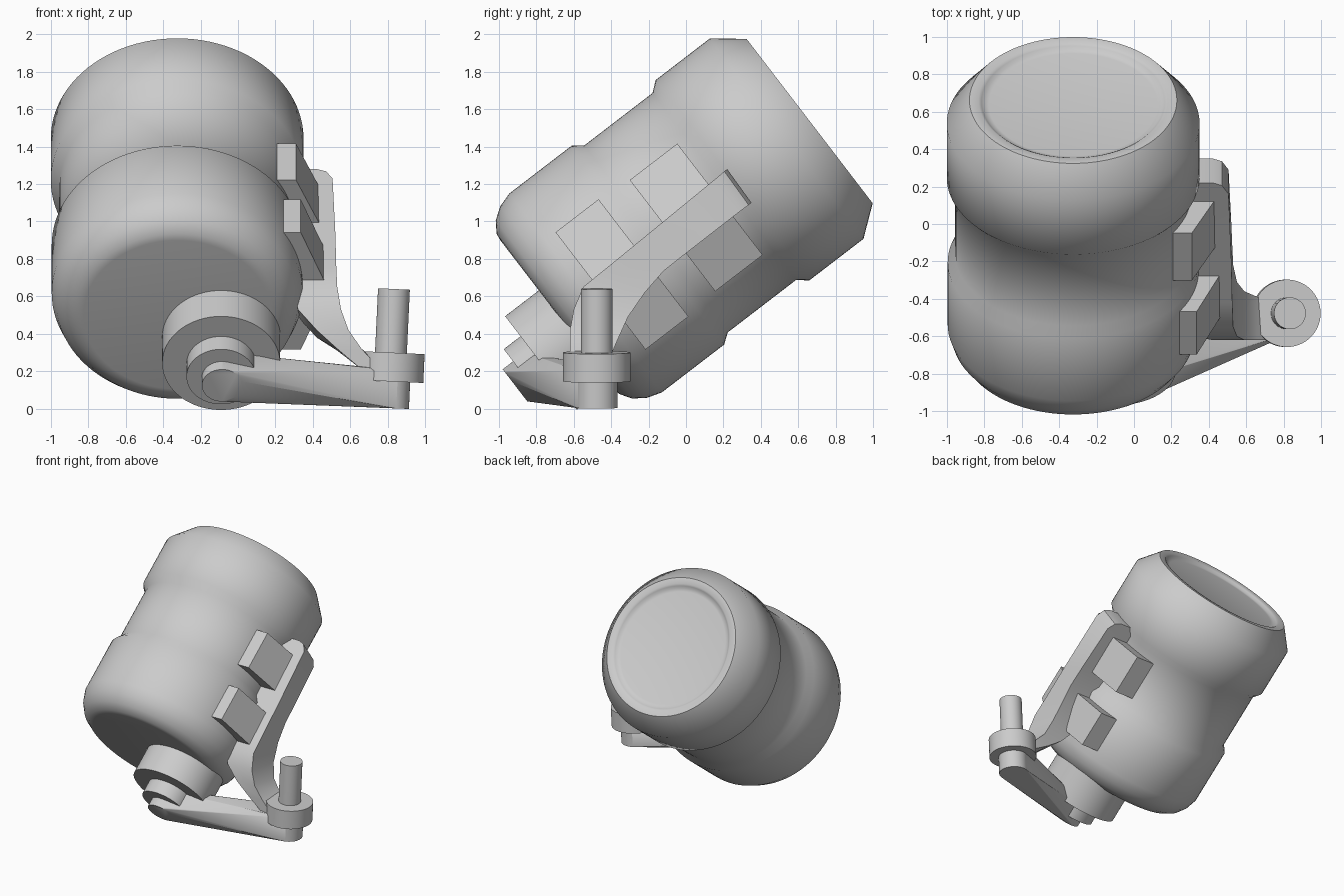
import bpy, bmesh
from math import radians, cos, sin, tau
from mathutils import Matrix, Vector

if "Cube" in bpy.data.objects:
    bpy.data.objects.remove(bpy.data.objects["Cube"])

grey = bpy.data.materials.new("light_grey")
grey.use_nodes = True
GREY = (0.6, 0.6, 0.6, 1)
grey.diffuse_color = GREY
grey.node_tree.nodes["Principled BSDF"].inputs["Base Color"].default_value = GREY

TILT = radians(37.5)
CX, CT = -0.325, 0.817      # centre line of the barrel


def along(x, t, s):
    """Point at sideways x, height t across the barrel, distance s along it."""
    return Vector((x, cos(TILT) * s - sin(TILT) * t, sin(TILT) * s + cos(TILT) * t))


def axis(x, t):
    return Matrix.Translation(along(x, t, 0)) @ Matrix.Rotation(TILT - radians(90), 4, 'X')


def finish(name, bm, angle=40):
    bmesh.ops.recalc_face_normals(bm, faces=bm.faces)
    mesh = bpy.data.meshes.new(name)
    bm.to_mesh(mesh)
    bm.free()
    mesh.materials.append(grey)
    mesh.polygons.foreach_set("use_smooth", [True] * len(mesh.polygons))
    mesh.set_sharp_from_angle(angle=radians(angle))
    obj = bpy.data.objects.new(name, mesh)
    bpy.context.collection.objects.link(obj)
    return obj


def loft(name, rings, angle=40):
    """Skin a row of closed rings and cap both ends."""
    bm = bmesh.new()
    rows = [[bm.verts.new(p) for p in ring] for ring in rings]
    n = len(rows[0])
    for a, b in zip(rows, rows[1:]):
        for i in range(n):
            j = (i + 1) % n
            bm.faces.new((a[i], a[j], b[j], b[i]))
    bm.faces.new(rows[0])
    bm.faces.new(rows[-1])
    return finish(name, bm, angle)


def circle(matrix, r, z, n=96):
    return [matrix @ Vector((r * cos(tau * i / n), r * sin(tau * i / n), z)) for i in range(n)]


def lathe(name, profile, matrix, n=96):
    return loft(name, [circle(matrix, r, z, n) for r, z in profile])


# Barrel with two wide bands, a narrow waist and a shallow dished end
lathe("barrel", [(0.5, -0.24), (0.54, -0.235), (0.6, -0.195), (0.645, -0.13), (0.67, -0.05),
                 (0.67, 0.37), (0.63, 0.425), (0.63, 0.885), (0.675, 0.94), (0.675, 1.305),
                 (0.554, 1.46), (0.505, 1.46), (0.49, 1.45), (0.475, 1.435), (0.45, 1.43)],
      axis(CX, CT))

# Off-centre hub and stub below the barrel
HUB_X, HUB_T = -0.09, 0.66
lathe("hub", [(0.315, -0.2), (0.315, -0.467)], axis(HUB_X, HUB_T + 0.005))
lathe("stub", [(0.185, -0.45), (0.185, -0.58)], axis(HUB_X, HUB_T))

# Upright pin with its collar
post = Matrix.Translation((0.803, -0.477, 0.004)) @ Matrix.Rotation(radians(2.7), 4, 'Y')
lathe("pin", [(0.11, 0), (0.11, 0.142), (0.18, 0.142), (0.18, 0.296),
              (0.085, 0.296), (0.085, 0.636)], post, 64)

# Lower arm from the stub to the foot of the pin
bm = bmesh.new()
stub_axis = axis(HUB_X + 0.005, HUB_T - 0.005)
for p in (circle(stub_axis, 0.108, -0.65, 48) + circle(stub_axis, 0.108, -0.5, 48)
          + circle(post, 0.11, 0, 48) + circle(post, 0.11, 0.2, 48)):
    bm.verts.new(p)
hull = bmesh.ops.convex_hull(bm, input=bm.verts)
loose = {g for g in hull["geom_interior"] + hull["geom_unused"] if isinstance(g, bmesh.types.BMVert)}
bmesh.ops.delete(bm, geom=list(loose), context='VERTS')
finish("lower_arm", bm, 35)

# Side bracket: inner x, outer x, front edge (y, z), back edge (y, z)
stations = [
    (0.28, 0.42, (0.22, 1.28), (0.35, 1.10)),
    (0.28, 0.47, (0.205, 1.268), (0.335, 1.088)),
    (0.28, 0.505, (0.16, 1.23), (0.29, 1.055)),
    (0.28, 0.52, (-0.2, 0.935), (0.0, 0.83)),
    (0.30, 0.525, (-0.42, 0.755), (-0.12, 0.735)),
    (0.30, 0.53, (-0.55, 0.65), (-0.22, 0.62)),
    (0.32, 0.55, (-0.60, 0.53), (-0.31, 0.49)),
    (0.42, 0.59, (-0.62, 0.42), (-0.36, 0.38)),
    (0.53, 0.66, (-0.62, 0.32), (-0.39, 0.31)),
    (0.66, 0.76, (-0.62, 0.21), (-0.40, 0.24)),
]
loft("side_bracket", [[(a, *f), (b, *f), (b, *k), (a, *k)] for a, b, f, k in stations], 35)

# Four wedge pads, mirrored across the bracket
MID = 0.777
pads = [("upper", 0.505, 0.825, 0.375, 0.31, 0.44), ("lower", 0.02, 0.31, 0.395, 0.335, 0.46)]
for label, s0, s1, reach, x_far, x_near in pads:
    for side, sign in (("front", 1), ("back", -1)):
        far, near = MID + sign * reach, MID + sign * 0.07
        loft(f"{label}_{side}_pad", [[along(0.05, far, s), along(x_far, far, s),
                                      along(x_near, near, s), along(0.05, near, s)]
                                     for s in (s0, s1)], 20)
